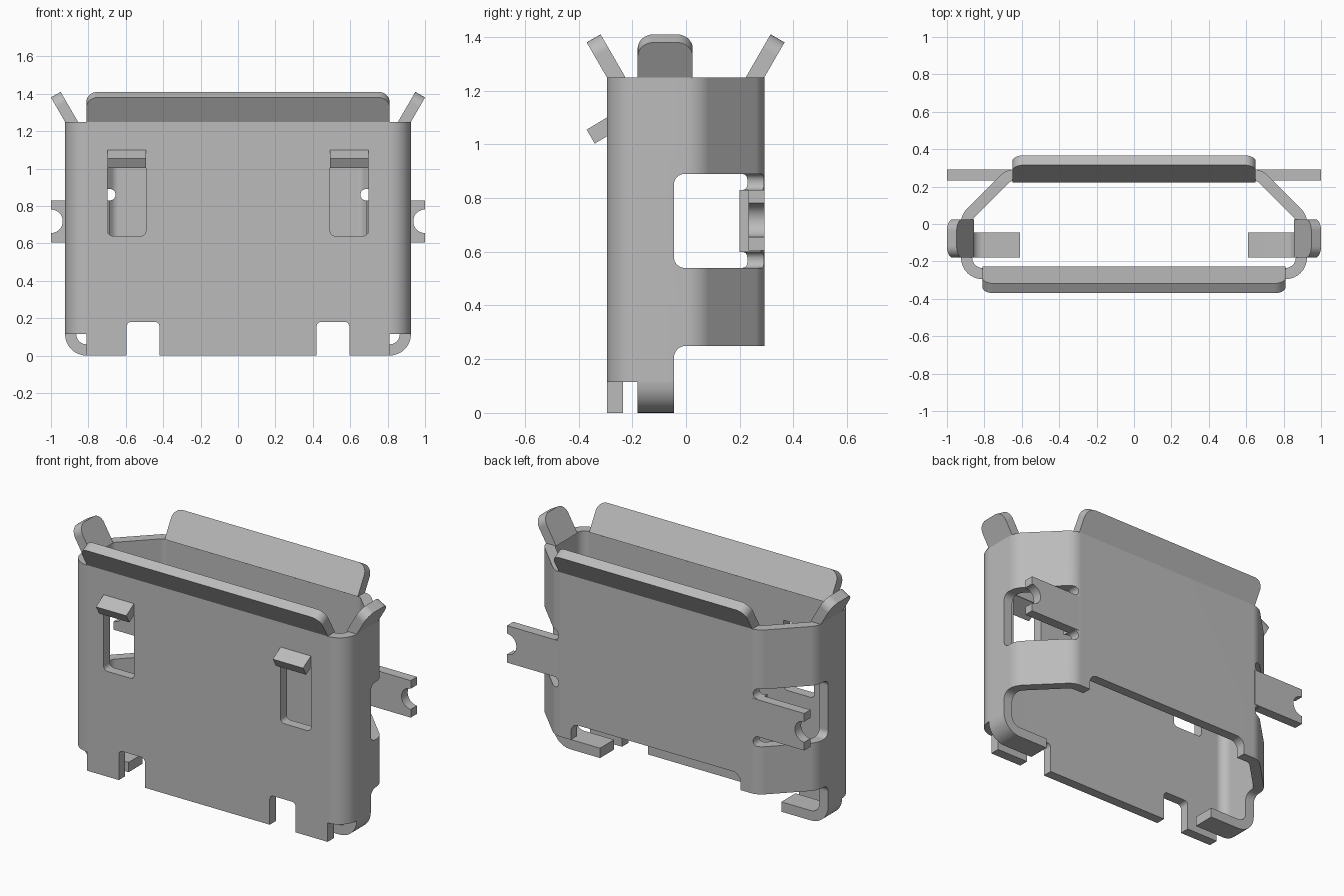
import bpy, bmesh, math
from mathutils import Vector

cube = bpy.data.objects.get("Cube")
if cube:
    bpy.data.objects.remove(cube, do_unlink=True)

steel = bpy.data.materials.new("steel_grey")
steel.use_nodes = True
steel.diffuse_color = (0.5, 0.5, 0.5, 1)
steel.node_tree.nodes["Principled BSDF"].inputs["Base Color"].default_value = (0.5, 0.5, 0.5, 1)

WALL = 0.06
SIDE, FRONT, BACK, TOP = 0.925, -0.295, 0.292, 1.25


def rounded(corners, steps=8):
    """Outline from (a, b, radius) corners, each replaced by an arc."""
    out = []
    for i, (a, b, r) in enumerate(corners):
        p = Vector((a, b))
        if not r:
            out.append(p)
            continue
        u = (Vector(corners[i - 1][:2]) - p).normalized()
        v = (Vector(corners[(i + 1) % len(corners)][:2]) - p).normalized()
        half = u.angle(v) / 2
        centre = p + (u + v).normalized() * r / math.sin(half)
        start = p + u * r / math.tan(half) - centre
        end = p + v * r / math.tan(half) - centre
        sweep = start.angle_signed(end)
        for k in range(steps + 1):
            t = -sweep * k / steps
            c, s = math.cos(t), math.sin(t)
            out.append(centre + Vector((c * start.x - s * start.y, s * start.x + c * start.y)))
    return out


def box(a0, a1, b0, b1, low=0, high=0):
    """Rectangle outline with rounded lower and upper corners."""
    return rounded([(a0, b0, low), (a1, b0, low), (a1, b1, high), (a0, b1, high)])


# Ways to place an outline (a, b) with depth c
def along_x(a, b, c): return (c, a, b)
def along_y(a, b, c): return (a, c, b)
def along_z(a, b, c): return (a, b, c)


def prism(name, outline, lo, hi, place, side=1):
    bm = bmesh.new()
    rings = []
    for c in (lo, hi):
        ring = []
        for a, b in outline:
            x, y, z = place(a, b, c)
            ring.append(bm.verts.new((x * side, y, z)))
        rings.append(ring)
        bm.faces.new(ring)
    n = len(outline)
    for i in range(n):
        j = (i + 1) % n
        bm.faces.new((rings[0][i], rings[0][j], rings[1][j], rings[1][i]))
    bmesh.ops.recalc_face_normals(bm, faces=bm.faces)
    mesh = bpy.data.meshes.new(name)
    bm.to_mesh(mesh)
    bm.free()
    obj = bpy.data.objects.new(name, mesh)
    bpy.context.collection.objects.link(obj)
    mesh.materials.append(steel)
    return obj


def select(obj):
    bpy.ops.object.select_all(action='DESELECT')
    bpy.context.view_layer.objects.active = obj
    obj.select_set(True)


def cut(target, *args):
    cutter = prism("cutter", *args)
    mod = target.modifiers.new("cut", 'BOOLEAN')
    mod.operation, mod.solver, mod.object = 'DIFFERENCE', 'EXACT', cutter
    select(target)
    bpy.ops.object.modifier_apply(modifier=mod.name)
    bpy.data.objects.remove(cutter, do_unlink=True)


def section(inset, r_front, r_back):
    """Shell cross-section, a box with chamfered back corners."""
    x, f, b = SIDE - inset, FRONT + inset, BACK - inset
    diagonal = 0.975 - inset * math.sqrt(2)
    right = [(x, f, r_front), (x, diagonal - x, r_back), (diagonal - b, b, r_back)]
    return rounded(right + [(-p, q, r) for p, q, r in reversed(right)])


# Hollow shell
shell = prism("shell", section(0, 0.115, 0.11), 0, TOP, along_z)
cut(shell, section(WALL, 0.055, 0.05), -1, 2, along_z)

# Lower edge: short back and sides, raised middle of the back
cut(shell, rounded([(-0.045, -0.1, 0), (1, -0.1, 0), (1, 0.25, 0), (-0.045, 0.25, 0.045)]),
    -2, 2, along_x)
cut(shell, box(-0.57, 0.57, 0.1, 0.35, 0, 0.05), 0.1, 1, along_y)

for s in (-1, 1):
    # Corner cut, front notch and front window
    cut(shell, box(0.81, 1.1, -0.1, 0.115), -1, 1, along_y, s)
    cut(shell, box(0.42, 0.595, -0.1, 0.18, 0, 0.025), -1, -0.1, along_y, s)
    cut(shell, box(0.493, 0.697, 0.64, 1.06, 0.025, 0), -1, -0.1, along_y, s)
    # Side opening with relief slots either side of the ear
    cut(shell, rounded([(-0.045, 0.54, 0.04), (1, 0.54, 0), (1, 0.89, 0), (-0.045, 0.89, 0.04)]),
        0.69, 1.2, along_x, s)
    for z in (0.54, 0.83):
        cut(shell, box(0.655, 0.9, z, z + 0.06, 0.028, 0.028), 0.1, 1, along_y, s)


def flange(name, lo, hi, place, side=1):
    """Plate tilted outward from the rim; place gets (along, out, up)."""
    tilt = math.radians(30)
    c, s = math.cos(tilt), math.sin(tilt)

    def tilted(a, v, t):
        return place(a, v * s - t * c, TOP + v * c + t * s)
    return prism(name, box(lo, hi, -0.034, 0.15, 0, 0.06), 0, WALL, tilted, side)


parts = [shell]
parts.append(flange("front_flange", -0.81, 0.81, lambda a, o, z: (a, FRONT - o, z)))
parts.append(flange("back_flange", -0.65, 0.65, lambda a, o, z: (a, BACK + o, z)))

for s, tag in ((1, "left"), (-1, "right")):
    parts.append(flange(tag + "_flange", -0.18, 0.025, lambda a, o, z: (SIDE + o, a, z), s))

    # Bent mounting foot
    foot = rounded([(SIDE, 0.116, 0), (SIDE, 0, 0.115), (0.61, 0, 0), (0.61, WALL, 0),
                    (SIDE - WALL, WALL, 0.055), (SIDE - WALL, 0.116, 0)])
    parts.append(prism(tag + "_foot", foot, -0.18, -0.045, along_y, s))

    # Mounting ear with a half-round end
    ear = box(0.65, 1.0, 0.605, 0.83)
    bite = [Vector((1 - 0.063 * math.sin(math.pi * k / 16), 0.718 - 0.063 * math.cos(math.pi * k / 16)))
            for k in range(17)]
    parts.append(prism(tag + "_ear", ear[:2] + bite + ear[2:], BACK - WALL, BACK, along_y, s))

    # Spring tongue bent out of the front window
    tongue = [Vector(p) for p in ((-0.235, 1.135), (FRONT, 1.1), (-0.37, 1.055),
                                  (-0.34, 1.003), (FRONT, 1.03), (-0.235, 1.065))]
    tongue[0].y = 1.1
    parts.append(prism(tag + "_tongue", tongue, 0.493, 0.697, along_x, s))

# Smooth bends, crisp edges
for obj in parts:
    select(obj)
    bpy.ops.object.shade_smooth_by_angle(angle=math.radians(29))
    obj.modifiers.new("even_shading", 'WEIGHTED_NORMAL').keep_sharp = True
